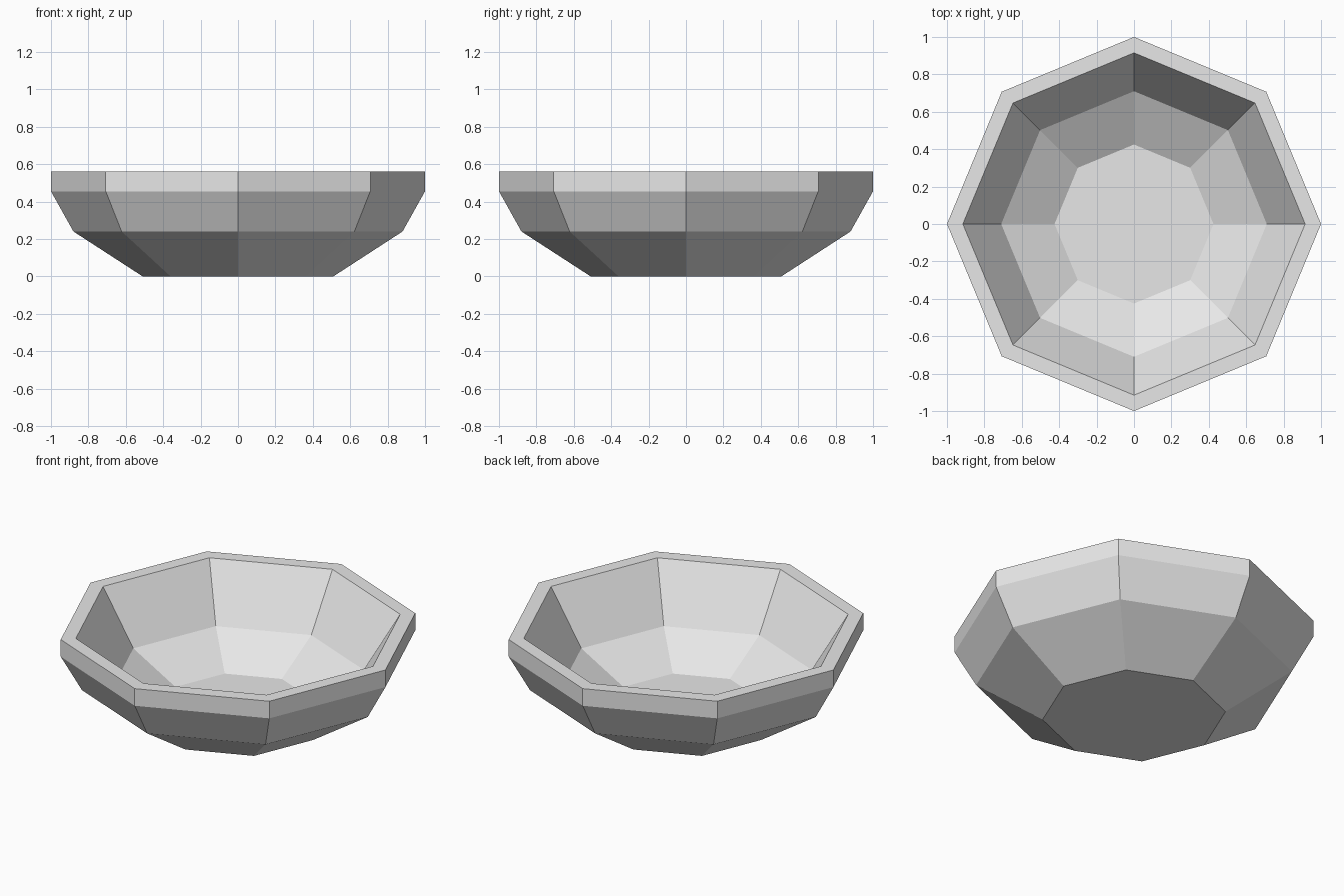
import bpy
import bmesh
from math import cos, sin, pi

cube = bpy.data.objects.get("Cube")
if cube:
    bpy.data.objects.remove(cube, do_unlink=True)

SIDES = 8

# Wall section as (radius, height): foot, up the outside, over the rim, down to the floor
PROFILE = [(0.51, 0.0), (0.88, 0.24), (1.0, 0.455), (1.0, 0.56),
           (0.915, 0.56), (0.71, 0.235), (0.425, 0.075)]


def make_material(name, colour):
    mat = bpy.data.materials.new(name)
    mat.use_nodes = True
    mat.diffuse_color = colour
    mat.node_tree.nodes["Principled BSDF"].inputs["Base Color"].default_value = colour
    return mat


def lathe(name, profile, material):
    """Turn the profile around z and cap both ends."""
    bm = bmesh.new()
    rings = [[bm.verts.new((r * cos(2 * pi * i / SIDES), r * sin(2 * pi * i / SIDES), z))
              for i in range(SIDES)] for r, z in profile]
    for low, high in zip(rings, rings[1:]):
        for i in range(SIDES):
            j = (i + 1) % SIDES
            bm.faces.new((low[i], low[j], high[j], high[i]))
    bm.faces.new(rings[0][::-1])   # underside
    bm.faces.new(rings[-1])        # inner floor
    bmesh.ops.recalc_face_normals(bm, faces=bm.faces)
    mesh = bpy.data.meshes.new(name)
    bm.to_mesh(mesh)
    bm.free()
    mesh.materials.append(material)
    obj = bpy.data.objects.new(name, mesh)
    bpy.context.collection.objects.link(obj)
    return obj


# Faceted bowl
lathe("bowl", PROFILE, make_material("light grey", (0.8, 0.8, 0.8, 1.0)))
